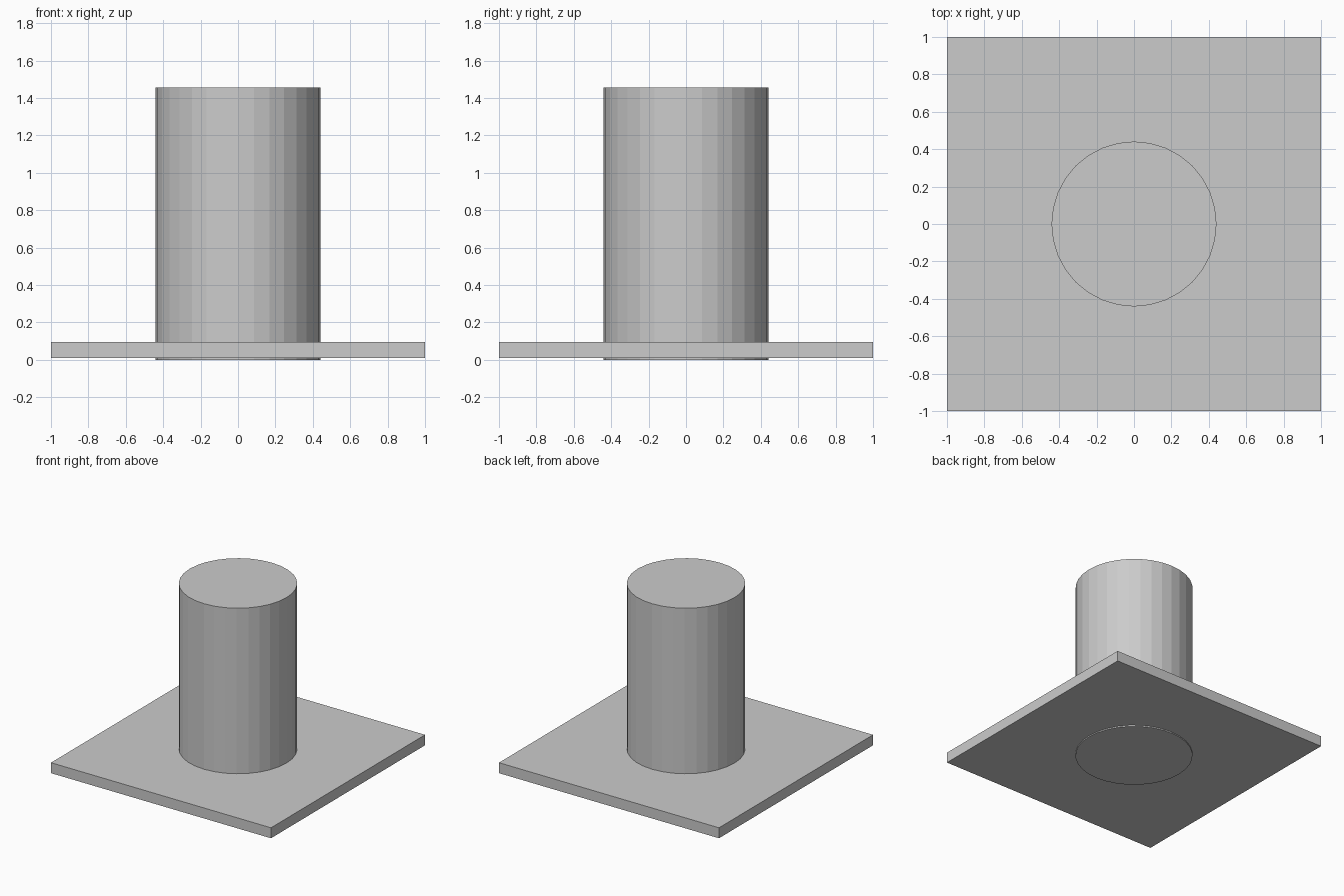
import bpy

if "Cube" in bpy.data.objects:
    bpy.data.objects.remove(bpy.data.objects["Cube"])

PLATE_BOTTOM, PLATE_TOP = 0.01, 0.096
COLUMN_TOP, COLUMN_RADIUS = 1.456, 0.441

# Square base plate
bpy.ops.mesh.primitive_cube_add(size=1, location=(0, 0, (PLATE_BOTTOM + PLATE_TOP) / 2))
plate = bpy.context.object
plate.name = "base_plate"
plate.scale = (2, 2, PLATE_TOP - PLATE_BOTTOM)
bpy.ops.object.transform_apply(location=False, rotation=False, scale=True)

# Flat-shaded 32-sided column, passing through the plate and just below it
bpy.ops.mesh.primitive_cylinder_add(vertices=32, radius=COLUMN_RADIUS, depth=COLUMN_TOP,
                                    location=(0, 0, COLUMN_TOP / 2))
bpy.context.object.name = "column"
